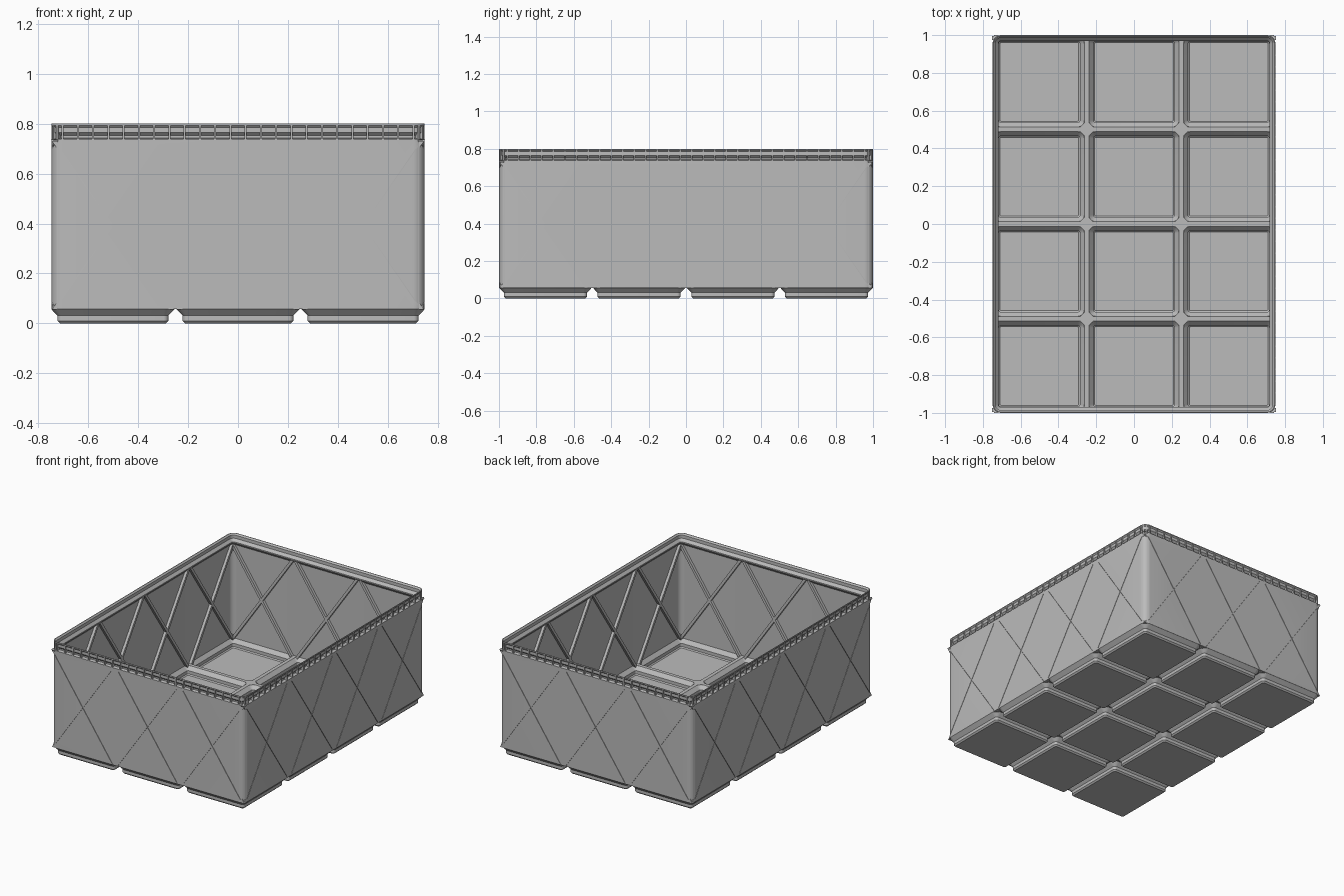
import bpy, bmesh, math
from mathutils import Vector

if "Cube" in bpy.data.objects:
    bpy.data.objects.remove(bpy.data.objects["Cube"])

HX, HY, R = 0.748, 1.0, 0.045      # outer half sizes and corner radius
PITCH, FOOT = 0.5012, 0.2477       # cell spacing and foot half width
ZB = 0.057                         # underside of the walls

grey = bpy.data.materials.new("light_grey")
grey.diffuse_color = (0.5, 0.5, 0.5, 1)
grey.use_nodes = True
grey.node_tree.nodes["Principled BSDF"].inputs["Base Color"].default_value = grey.diffuse_color


def finish(name, bm, smooth=True):
    bmesh.ops.recalc_face_normals(bm, faces=bm.faces)
    me = bpy.data.meshes.new(name)
    bm.to_mesh(me)
    bm.free()
    ob = bpy.data.objects.new(name, me)
    bpy.context.collection.objects.link(ob)
    me.materials.append(grey)
    if smooth:
        bpy.ops.object.select_all(action='DESELECT')
        ob.select_set(True)
        bpy.context.view_layer.objects.active = ob
        bpy.ops.object.shade_smooth_by_angle(angle=math.radians(30))
    return ob


def ring(bm, cx, cy, hx, hy, r, z, seg=8):
    """Rounded rectangle loop of vertices."""
    out = []
    for k, (sx, sy) in enumerate([(1, 1), (-1, 1), (-1, -1), (1, -1)]):
        for i in range(seg + 1):
            a = math.radians(90 * (k + i / seg))
            out.append(bm.verts.new((cx + sx * (hx - r) + r * math.cos(a),
                                     cy + sy * (hy - r) + r * math.sin(a), z)))
    return out


def skin(bm, loops, closed):
    """Join successive loops; close around or cap both ends."""
    n = len(loops[0])
    for a, b in zip(loops, loops[1:] + loops[:1] if closed else loops[1:]):
        for i in range(n):
            j = (i + 1) % n
            bm.faces.new((a[i], a[j], b[j], b[i]))
    if not closed:
        bm.faces.new(loops[0])
        bm.faces.new(loops[-1])


def prism(bm, base, top):
    a = [bm.verts.new(p) for p in base]
    b = [bm.verts.new(p) for p in top]
    skin(bm, [a, b], False)


def on_side(k, u, d, z):
    """Point on side k: u along the wall, d inward from its outer face."""
    h = HY if k % 2 == 0 else HX
    a = k * math.pi / 2
    x, y = u, -h + d
    return Vector((x * math.cos(a) - y * math.sin(a), x * math.sin(a) + y * math.cos(a), z))


def diagonals(bm, w, d0, d1, z0, z1):
    """Crossed diagonal bars in every wall cell."""
    for k in range(4):
        n = 3 if k % 2 == 0 else 4
        for c in range(n):
            u = (c - (n - 1) / 2) * PITCH
            for s in (-1, 1):
                def t(z):
                    return u + s * 0.46 * ((z - 0.06) / 0.665 - 0.5)
                sect = [(t(z0) - w, z0), (t(z0) + w, z0), (t(z1) + w, z1), (t(z1) - w, z1)]
                prism(bm, [on_side(k, a, d0, z) for a, z in sect],
                      [on_side(k, a, d1, z) for a, z in sect])


# Walls with recessed stacking lip: (inset, height) profile
profile = [(0, ZB), (0, 0.738), (0.020, 0.742), (0.020, 0.752), (0.007, 0.765),
           (0.007, 0.785), (0, 0.793), (0.001, 0.80), (0.005, 0.80), (0.014, 0.79),
           (0.014, 0.768), (0.030, 0.75), (0.030, 0.742), (0.008, 0.72), (0.008, ZB)]
bm = bmesh.new()
skin(bm, [ring(bm, 0, 0, HX - d, HY - d, R - d, z) for d, z in profile], True)
walls = finish("walls_and_lip", bm, False)

# Narrow diagonal slits cut in the outer wall faces
bm = bmesh.new()
diagonals(bm, 0.002, -0.01, 0.004, 0.065, 0.72)
cutter = finish("slit_cutter", bm, False)
cutter.hide_render = True
cutter.hide_viewport = True
mod = walls.modifiers.new("slits", 'BOOLEAN')
mod.object, mod.operation, mod.solver, mod.use_self = cutter, 'DIFFERENCE', 'EXACT', True
bpy.context.view_layer.objects.active = walls
walls.select_set(True)
bpy.ops.object.modifier_apply(modifier="slits")
bpy.ops.object.shade_smooth_by_angle(angle=math.radians(30))
bpy.data.objects.remove(cutter)

# Diagonal ribs on the inner wall faces
bm = bmesh.new()
diagonals(bm, 0.011, 0.006, 0.027, 0.055, 0.737)
finish("inner_ribs", bm, False)

# Thin upright fins around the lip
fin = [(0, 0.738), (0.022, 0.739), (0.022, 0.751), (0.010, 0.766), (0.010, 0.789), (0, 0.796)]
bm = bmesh.new()
for k in range(4):
    n, half = (24, HX - R) if k % 2 == 0 else (32, HY - R)
    for i in range(n):
        u = -half + 2 * half * i / (n - 1)
        prism(bm, [on_side(k, u - 0.004, d, z) for d, z in fin],
              [on_side(k, u + 0.004, d, z) for d, z in fin])
    sx, sy = [(1, 1), (-1, 1), (-1, -1), (1, -1)][k]
    for deg in (30, 60):
        a = math.radians(90 * k + deg)
        c = Vector((sx * (HX - R), sy * (HY - R), 0))
        o, s = Vector((math.cos(a), math.sin(a), 0)), Vector((-math.sin(a), math.cos(a), 0))
        prism(bm, [c + o * (R - d) - s * 0.004 + Vector((0, 0, z)) for d, z in fin],
              [c + o * (R - d) + s * 0.004 + Vector((0, 0, z)) for d, z in fin])
finish("lip_fins", bm, False)

# Hollow stepped feet, one per cell: (half width, height) profile
foot = [(0.2125, 0), (0.222, 0.0096), (0.222, 0.031), (FOOT, ZB), (0.238, 0.065),
        (0.215, 0.04), (0.215, 0.018), (0.208, 0.011)]
bm = bmesh.new()
for ix in range(3):
    for iy in range(4):
        cx, cy = (ix - 1) * PITCH, (iy - 1.5) * PITCH
        skin(bm, [ring(bm, cx, cy, h, h, max(0.006, h - FOOT + R), z) for h, z in foot], False)
finish("feet", bm)

# Ridges between the cells, with diamond fillers at the crossings
bm = bmesh.new()


def slab(pts):
    prism(bm, [(x, y, ZB) for x, y in pts], [(x, y, 0.065) for x, y in pts])


W, EX, EY = 0.0125, HX - 0.004, HY - 0.004
for x in (-0.5 * PITCH, 0.5 * PITCH):
    slab([(x - W, -EY), (x + W, -EY), (x + W, EY), (x - W, EY)])
for y in (-PITCH, 0, PITCH):
    slab([(-EX, y - W), (EX, y - W), (EX, y + W), (-EX, y + W)])
for ix in range(4):
    for iy in range(5):
        if ix in (0, 3) and iy in (0, 4):
            continue
        x, y, r = (ix - 1.5) * PITCH, (iy - 2) * PITCH, 0.046
        slab([(max(-EX, min(EX, x + a)), max(-EY, min(EY, y + b)))
              for a, b in ((r, 0), (0, r), (-r, 0), (0, -r))])
finish("floor_ridges", bm, False)
